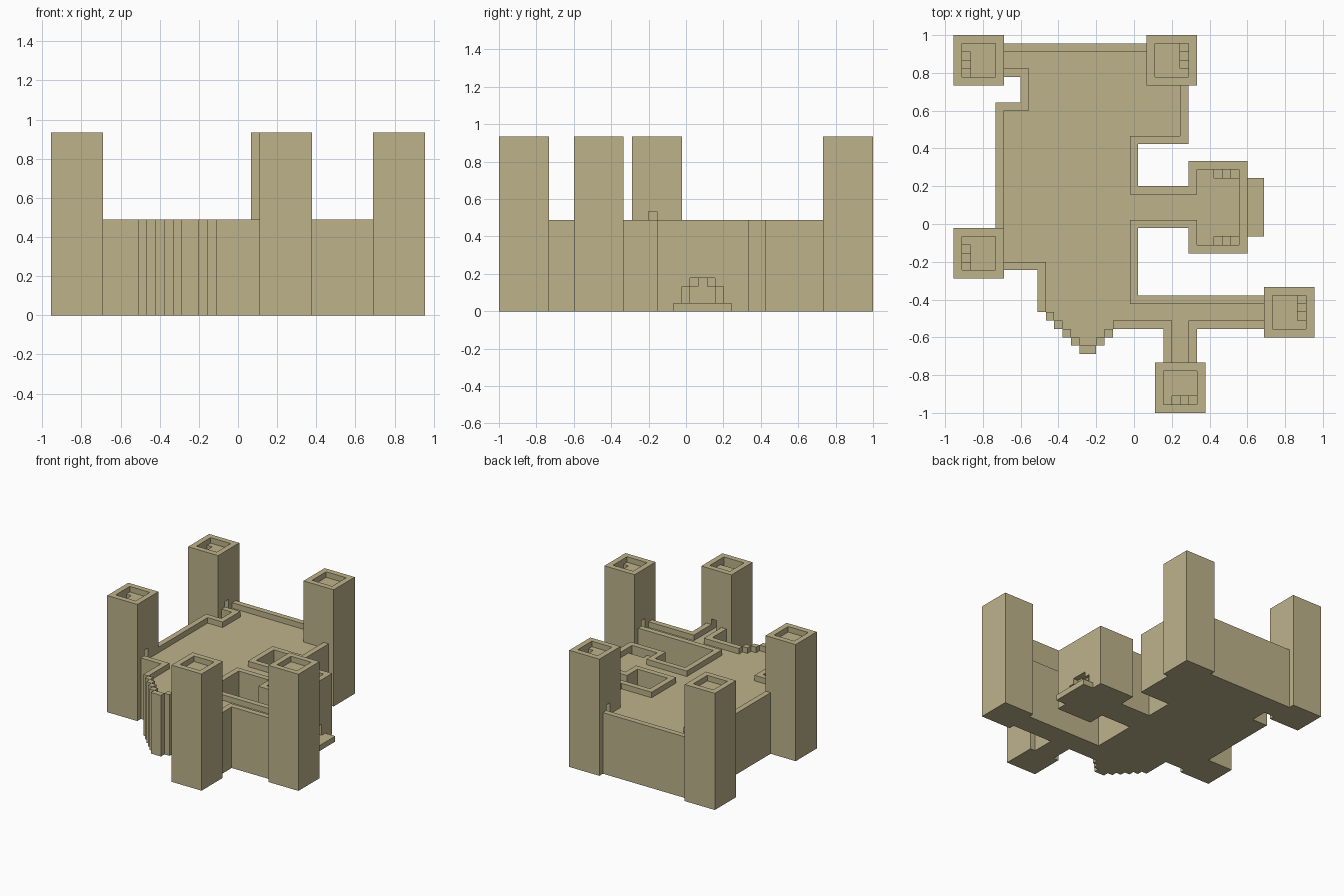
import bpy, bmesh, math
from mathutils import Matrix, Vector

cube = bpy.data.objects.get("Cube")
if cube:
    bpy.data.objects.remove(cube, do_unlink=True)

# Everything sits on a grid of square blocks
U = 2 / 45
ORIGIN = Vector((-21.5 * U, -1, 0))
WALL, FLOOR, TOWER = 11, 10, 21

stone = bpy.data.materials.new("sandstone")
stone.use_nodes = True
SAND = (0.51, 0.45, 0.26, 1)
stone.diffuse_color = SAND
shader = stone.node_tree.nodes["Principled BSDF"]
shader.inputs["Base Color"].default_value = SAND
shader.inputs["Roughness"].default_value = 0.9


def finish(name, bm, origin=ORIGIN):
    """Turn a bmesh in block units into a placed object."""
    bmesh.ops.scale(bm, vec=(U, U, U), verts=bm.verts)
    bmesh.ops.recalc_face_normals(bm, faces=bm.faces)
    mesh = bpy.data.meshes.new(name)
    bm.to_mesh(mesh)
    bm.free()
    mesh.materials.append(stone)
    obj = bpy.data.objects.new(name, mesh)
    obj.location = origin
    bpy.context.collection.objects.link(obj)
    return obj


def add_box(bm, x0, x1, y0, y1, z0, z1):
    centre = Vector((x0 + x1, y0 + y1, z0 + z1)) / 2
    size = Matrix.Diagonal((x1 - x0, y1 - y0, z1 - z0, 1))
    bmesh.ops.create_cube(bm, size=1, matrix=Matrix.Translation(centre) @ size)


def box(name, *bounds, origin=ORIGIN):
    bm = bmesh.new()
    add_box(bm, *bounds)
    return finish(name, bm, origin)


def cut(obj, *bounds):
    """Carve a box out of an object."""
    cutter = box("cutter", *bounds, origin=obj.location)
    cutter.hide_render = True
    bpy.context.view_layer.update()
    mod = obj.modifiers.new("carve", "BOOLEAN")
    mod.operation = "DIFFERENCE"
    mod.solver = "EXACT"
    mod.object = cutter
    bpy.context.view_layer.objects.active = obj
    bpy.ops.object.modifier_apply(modifier=mod.name)
    bpy.data.objects.remove(cutter, do_unlink=True)


# Main body: one outline, with a stepped bay at the front
outline = [(5, 17), (10, 17), (10, 12)]
for k in range(5):
    outline += [(11 + k, 12 - k), (11 + k, 11 - k)]
for k in range(2):
    outline += [(17 + k, 7 + k), (17 + k, 8 + k)]
outline += [(19, 9), (19, 10), (25, 10), (25, 5), (29, 5), (29, 10),
            (38, 10), (38, 14), (22, 14), (22, 22), (28, 22), (28, 27),
            (22, 27), (22, 32), (28, 32), (28, 44), (5, 44), (5, 40),
            (8, 40), (8, 37), (5, 37)]
bm = bmesh.new()
base = bm.faces.new([bm.verts.new((x, y, 0)) for x, y in outline])
top = bmesh.ops.extrude_face_region(bm, geom=[base])["geom"]
bmesh.ops.translate(bm, vec=(0, 0, FLOOR),
                    verts=[v for v in top if isinstance(v, bmesh.types.BMVert)])
finish("castle_body", bm)

# Parapets along the edge of the body
runs = {
    "back": [(6, 23, 43, 44)],
    "west": [(6, 8, 40, 41), (8, 9, 36, 41), (5, 8, 36, 37), (5, 6, 22, 36)],
    "south_west": [(6, 11, 17, 18), (10, 11, 12, 17)],
    "south_bridge": [(19, 26, 10, 11), (25, 26, 6, 10),
                     (28, 29, 6, 10), (28, 37, 10, 11)],
    "east_bridge": [(22, 37, 13, 14), (21, 22, 13, 23)],
    "gate_bridge": [(22, 28, 22, 23), (22, 28, 26, 27)],
    "north_east": [(21, 22, 26, 33), (22, 28, 32, 33), (27, 28, 33, 39)],
    "bay": [(11 + k, 12 + k, 11 - k, 12 - k) for k in range(4)]
    + [(15, 17, 7, 8)] + [(17 + k, 18 + k, 8 + k, 9 + k) for k in range(2)],
}
for side, boxes in runs.items():
    bm = bmesh.new()
    for x0, x1, y0, y1 in boxes:
        add_box(bm, x0, x1, y0, y1, FLOOR, WALL)
    finish(side + "_parapet", bm)

# Tower: sunken roof, three steps down and a doorway onto the wall
tower = box("west_tower", -3, 3, -3, 3, 0, TOWER, origin=ORIGIN + Vector((3, 19, 0)) * U)
cut(tower, -2, 2, -2, 2, TOWER - 1, TOWER + 1)
for k in range(3):
    cut(tower, -2, -1, k - 2, k - 1, TOWER - 2 - k, TOWER - 0.5)
cut(tower, 1, 4, -1, 0, FLOOR, FLOOR + 2)

for name, x, y, turn in [("north_west", 3, 42, 0), ("north_east", 26, 42, 2),
                         ("east", 40, 12, 2), ("south", 27, 3, 1)]:
    copy = bpy.data.objects.new(name + "_tower", tower.data)
    copy.location = ORIGIN + Vector((x, y, 0)) * U
    copy.rotation_euler.z = turn * math.pi / 2
    bpy.context.collection.objects.link(copy)

# Gatehouse: sunken roof open to its bridge, with steps at both ends
gate = box("gatehouse", 28, 35, 19, 30, 0, WALL)
cut(gate, 29, 34, 20, 29, FLOOR, WALL + 1)
cut(gate, 27, 30, 23, 26, FLOOR, WALL + 1)
for y in (20, 28):
    for k in range(3):
        cut(gate, 33 - k, 34 - k, y, y + 1, FLOOR - 1 - k, WALL - 0.5)

# Stepped arch recess in the gate, with a deeper inner arch
for depth, half in ((1, 2.5), (2, 1.5)):
    cut(gate, 35 - depth, 36, 24.5 - half, 24.5 + half, 1, 3)
    cut(gate, 35 - depth, 36, 25.5 - half, 23.5 + half, 2, 4)

# Doorstep
box("doorstep", 35, 37, 21, 28, 0, 1)
